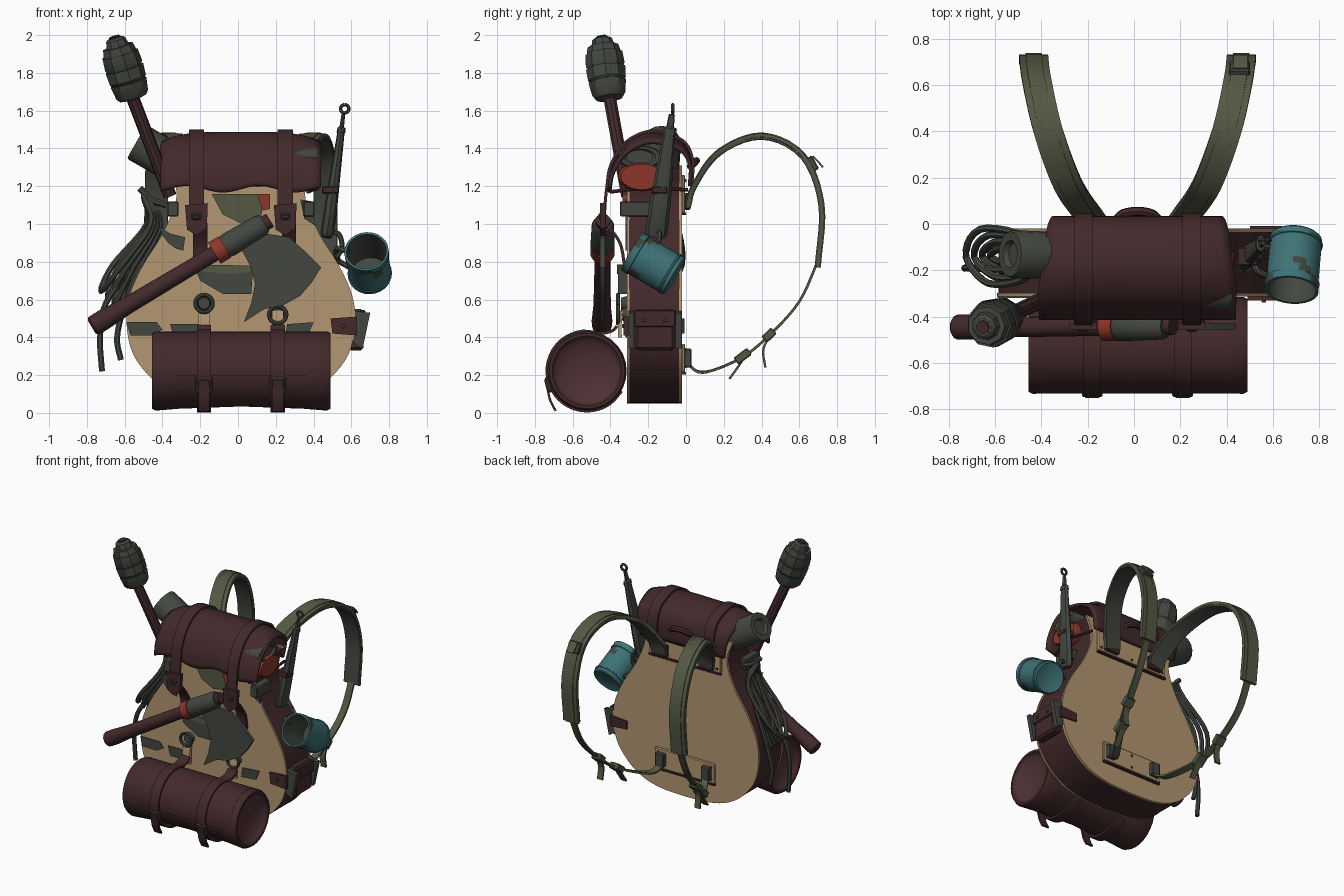
import bpy, bmesh, math
from mathutils import Vector, Matrix

cube = bpy.data.objects.get("Cube")
if cube:
    bpy.data.objects.remove(cube)

CX = 0.015  # centre line of the pack


def material(name, rgb):
    col = [((c / 255 + 0.055) / 1.055) ** 2.4 for c in rgb] + [1]
    m = bpy.data.materials.new(name)
    m.use_nodes = True
    m.diffuse_color = col
    m.node_tree.nodes["Principled BSDF"].inputs["Base Color"].default_value = col
    return m


LEATHER = material("dark maroon leather", (66, 41, 43))
LINING = material("worn maroon", (78, 49, 52))
TAN = material("tan wood", (180, 150, 113))
GREY = material("grey green", (67, 71, 64))
OLIVE = material("olive webbing", (83, 88, 67))
TEAL = material("teal enamel", (62, 115, 118))
RED = material("rust red", (140, 54, 41))


def finish(name, bm, mats, angle=35):
    bmesh.ops.recalc_face_normals(bm, faces=bm.faces)
    me = bpy.data.meshes.new(name)
    bm.to_mesh(me)
    bm.free()
    for m in mats if isinstance(mats, list) else [mats]:
        me.materials.append(m)
    me.shade_smooth()
    me.set_sharp_from_angle(angle=math.radians(angle))
    ob = bpy.data.objects.new(name, me)
    bpy.context.collection.objects.link(ob)
    return ob


def spline(pts, steps):
    """Catmull-Rom curve through the points."""
    p = [Vector(q) for q in pts]
    p = [2 * p[0] - p[1]] + p + [2 * p[-1] - p[-2]]
    out = []
    for i in range(1, len(p) - 2):
        a, b, c, d = p[i - 1:i + 3]
        for k in range(steps):
            t = k / steps
            out.append(0.5 * (2 * b + (c - a) * t + (2 * a - 5 * b + 4 * c - d) * t * t
                              + (3 * b - a - 3 * c + d) * t ** 3))
    return out + [p[-2]]


def skin(bm, rings, mat_ids=None):
    n = len(rings[0])
    vs = [[bm.verts.new(c) for c in r] for r in rings]
    for i in range(len(vs) - 1):
        for j in range(n):
            k = (j + 1) % n
            f = bm.faces.new((vs[i][j], vs[i][k], vs[i + 1][k], vs[i + 1][j]))
            f.material_index = mat_ids[i] if mat_ids else 0
    for end, idx in ((vs[0], 0), (vs[-1], -1)):
        bm.faces.new(end).material_index = mat_ids[idx] if mat_ids else 0


def sweep(name, pts, section, mat, side=(1, 0, 0), steps=5):
    path = spline(pts, steps)
    rings = []
    for i, p in enumerate(path):
        t = (path[min(i + 1, len(path) - 1)] - path[max(i - 1, 0)]).normalized()
        s = Vector(side)
        s = (s - t * s.dot(t)).normalized()
        n = t.cross(s)
        rings.append([p + s * a + n * b for a, b in section])
    bm = bmesh.new()
    skin(bm, rings)
    return finish(name, bm, mat)


def ribbon(name, pts, width, thick, mat, steps=5):
    w, h = width / 2, thick / 2
    return sweep(name, pts, [(-w, -h), (w, -h), (w, h), (-w, h)], mat, steps=steps)


def rope(name, pts, r, mat, side=(0, 1, 0.1), n=7):
    ring = [(r * math.cos(k * math.tau / n), r * math.sin(k * math.tau / n)) for k in range(n)]
    return sweep(name, pts, ring, mat, side)


def bar(name, a, b, profile, mats, n=20, side=(1, 0, 0), flat=1, ids=None):
    """Turned shape from a to b; profile holds (position 0-1, radius)."""
    a, b = Vector(a), Vector(b)
    t = (b - a).normalized()
    u = Vector(side)
    u = (u - t * u.dot(t)).normalized()
    v = t.cross(u)
    rings = [[a.lerp(b, p) + (u * math.cos(k * math.tau / n) * flat + v * math.sin(k * math.tau / n)) * r
              for k in range(n)] for p, r in profile]
    bm = bmesh.new()
    skin(bm, rings, ids)
    return finish(name, bm, mats)


def plate(name, outline, y0, y1, mat):
    bm = bmesh.new()
    skin(bm, [[(p[0], y, p[1]) for p in outline] for y in (y0, y1)])
    return finish(name, bm, mat)


def box(name, loc, size, mat, rx=0, bevel=0.006):
    bm = bmesh.new()
    bmesh.ops.create_cube(bm, size=1, matrix=Matrix.Diagonal((*size, 1)))
    bmesh.ops.bevel(bm, geom=bm.edges[:], offset=bevel, segments=1, affect='EDGES')
    bm.transform(Matrix.Translation(loc) @ Matrix.Rotation(rx, 4, 'X'))
    return finish(name, bm, mat)


def ring(name, loc, radius, r, mat):
    pts = [(loc[0] + radius * math.sin(k * math.tau / 12), loc[1],
            loc[2] + radius * math.cos(k * math.tau / 12)) for k in range(13)]
    return rope(name, pts, r, mat, (0, 1, 0))


# Pear-shaped body: leather wall between two wooden faces
half = spline([(0, .05, 0), (.2, .06, 0), (.35, .1, 0), (.47, .18, 0), (.57, .31, 0), (.605, .47, 0), (.59, .62, 0),
               (.52, .78, 0), (.42, .94, 0), (.35, 1.1, 0), (.345, 1.2, 0), (.39, 1.31, 0)], 4)


def body_outline(grow):
    right = [(CX + p.x * grow, .05 + (p.y - .05) * grow) for p in half]
    return right + [(2 * CX - x, z) for x, z in reversed(right[1:])]


plate("body_wall", body_outline(0.99), -.3, -.035, LEATHER)
plate("body_front", body_outline(1), -.312, -.298, TAN)
plate("body_back", body_outline(1), -.036, -.02, TAN)

# Top flap draped over the opening
flap_path = [(0, .02, 1.2), (0, .022, 1.33), (0, -.03, 1.43), (0, -.18, 1.478),
             (0, -.31, 1.42), (0, -.385, 1.3), (0, -.405, 1.185)]
bm = bmesh.new()
rows = []
curve = spline(flap_path, 4)
for i, p in enumerate(curve):
    u = i / (len(curve) - 1)
    row = []
    for j in range(21):
        v = j / 10 - 1
        droop = .045 * abs(v) ** 4 * math.sin(math.pi * u)
        wave = .018 * math.sin(v * 7) * u ** 6
        row.append(bm.verts.new((CX + v * (.35 + .075 * min(1, u * 1.6)), p.y, p.z - droop + wave)))
    rows.append(row)
for i in range(len(rows) - 1):
    for j in range(20):
        bm.faces.new((rows[i][j], rows[i][j + 1], rows[i + 1][j + 1], rows[i + 1][j]))
flap = finish("top_flap", bm, LEATHER)
solid = flap.modifiers.new("thickness", 'SOLIDIFY')
solid.thickness, solid.offset = .02, 0

# Flap straps with buckled tabs
for x, tag in ((-.22, "right"), (.25, "left")):
    over = [(x, p[1] + (p[1] + .18) * .06, p[2] + .014) for p in flap_path]
    ribbon("flap_strap_" + tag, over + [(x, -.43, 1.08), (x, -.43, .97)], .08, .016, LEATHER)
    plate("flap_tab_" + tag, [(x - .06, 1.1), (x + .06, 1.11), (x + .055, .98), (x, .94), (x - .05, .97)],
          -.455, -.425, LEATHER)
    box("flap_buckle_" + tag, (x, -.456, 1.04), (.05, .012, .035), GREY, bevel=.004)
    box("flap_prong_" + tag, (x, -.46, 1.04), (.035, .012, .022), LEATHER, bevel=.004)
    ribbon("under_strap_" + tag, [(x + .02, -.42, 1.0), (x + .02, -.35, .9), (x + .02, -.325, .78)],
           .075, .016, LEATHER)

# Packed contents under the flap
bar("packed_red_cloth", (-.33, -.235, 1.25), (.43, -.235, 1.25),
    [(0, .05), (.03, .1), (.3, .115), (.7, .115), (.96, .125), (1, .11)], RED, side=(0, 0, 1), flat=.62)
bar("packed_blanket", (-.33, -.235, 1.355), (.425, -.245, 1.355),
    [(0, .08), (.02, .105), (.98, .118), (1, .11), (1, .085), (.98, .07)], GREY, side=(0, 0, 1), flat=.52)
bar("rolled_mat", (-.535, -.13, 1.435), (-.2, -.14, 1.24),
    [(.06, .03), (.06, .05), (0, .06), (0, .098), (.03, .104), (1, .1)], GREY, n=16)
rope("closing_cord", [(.37, -.4, 1.17), (.41, -.2, 1.19), (.38, .01, 1.18)], .01, LEATHER, (0, 0, 1))

# Carry handle on the back
rope("carry_handle", [(CX - .09, .02, 1.3), (CX - .06, .045, 1.325), (CX, .055, 1.335), (CX + .06, .045, 1.325),
                      (CX + .09, .02, 1.3)], .02, LEATHER, (0, 0, 1))

# Cloth patches on the front
patches = [(OLIVE, [(-.14, 1.16), (.14, 1.16), (.12, 1.02), (.02, 1.0), (-.08, 1.05)]),
           (GREY, [(-.42, .99), (-.36, .95), (-.28, .93), (-.29, .86), (-.33, .87), (-.37, .9), (-.4, .94)]),
           (GREY, [(-.59, .48), (-.43, .48), (-.4, .44), (-.45, .41), (-.57, .41)]),
           (GREY, [(-.36, .47), (-.2, .47), (-.18, .4), (-.34, .4)]),
           (GREY, [(.26, .47), (.4, .48), (.37, .41), (.25, .4)]),
           (GREY, [(.33, 1.13), (.39, 1.12), (.41, .99), (.35, 1.03)])]
for i, (m, outline) in enumerate(patches):
    plate("cloth_patch_%d" % (i + 1), outline, -.32, -.31, m)
plate("front_pocket", [(-.23, .77), (-.05, .76), (.08, .77), (.07, .63), (-.08, .63), (-.2, .7)], -.36, -.31, GREY)
plate("pocket_hem", [(-.225, .785), (.07, .78), (.06, .745), (-.05, .735), (-.2, .75)], -.366, -.315, OLIVE)
plate("red_tag", [(.1, 1.16), (.17, 1.16), (.17, 1.08), (.13, 1.07)], -.335, -.31, RED)
for s in (-1, 1):
    box("side_band", (CX + s * .36, -.265, 1.08), (.06, .17, .08), GREY)

# Bedroll with overlapping sheet and straps
RY, RZ = -.524, .222
bar("bedroll", (-.455, RY, RZ), (.49, RY, RZ),
    [(.06, .04), (.05, .1), (.03, .15), (.015, .172), (0, .185), (0, .2), (.02, .21), (.15, .2), (.5, .188),
     (.85, .2), (.98, .21), (1, .2), (1, .185), (.985, .172), (.97, .15), (.95, .1), (.94, .04)],
    [LEATHER, LINING], n=28, side=(0, 0, 1), ids=[1] * 3 + [0] * 10 + [1] * 3)


def around(x, r, a0, a1, n=10):
    angles = [math.radians(a0 + (a1 - a0) * k / n) for k in range(n + 1)]
    return [(x, RY + r * math.cos(a), RZ + r * math.sin(a)) for a in angles]


ribbon("bedroll_sheet", around(.02, .2, 40, 187), .84, .016, LEATHER, 3)
for x, tag in ((-.18, "right"), (.21, "left")):
    ribbon("bedroll_strap_" + tag, [(x, -.365, .46), (x, -.39, .435)] + around(x, .212, 70, 330), .075, .016, LEATHER, 3)
    ribbon("bedroll_hanger_" + tag, [(x, -.35, .4), (x, -.35, .48), (x, -.34, .54)], .06, .02, TAN)
    z = .58 if x < 0 else .52
    ring("hanger_ring_" + tag, (x, -.36, z), .046, .011, GREY)
    bar("hanger_disc_" + tag, (x, -.345, z), (x, -.31, z), [(0, .03), (1, .04)], GREY, 14)
    box("bedroll_buckle_" + tag, (x, -.728, .15), (.09, .02, .085), GREY, rx=.25)
    box("bedroll_buckle_tab_" + tag, (x, -.735, .15), (.068, .02, .062), LEATHER, rx=.25)
    ribbon("bedroll_strap_tail_" + tag, [(x, -.735, .14), (x, -.72, .07), (x, -.69, .01)], .06, .012, LEATHER)

# Torch
bar("torch_handle", (-.36, -.31, 1.15), (-.57, -.41, 1.7), [(0, .035), (.96, .035), (.96, .045), (1, .045)], LEATHER, 10)
bar("torch_head", (-.555, -.405, 1.66), (-.652, -.445, 1.985),
    [(0, .04), (.02, .074), (.08, .09), (.28, .101), (.28, .09), (.32, .102), (.5, .106), (.5, .096), (.55, .105),
     (.74, .1), (.74, .092), (.86, .084), (.86, .062), (.97, .054), (1, .04)], GREY, 9)
bar("torch_tip", (-.648, -.443, 1.97), (-.655, -.447, 1.993), [(0, .03), (1, .03)], LEATHER, 8)

# Axe slung across the front
bar("axe_handle", (-.775, -.445, .455), (.17, -.44, 1.02),
    [(0, .04), (.01, .053), (.06, .055), (.2, .046), (.6, .042), (1, .04)], LEATHER, 12)
bar("axe_band", (-.125, -.442, .845), (-.07, -.442, .878), [(0, .055), (0, .065), (1, .065), (1, .055)], RED, 14)
bar("axe_socket", (-.07, -.442, .878), (.14, -.44, 1.003), [(0, .06), (.1, .065), (.9, .06), (1, .05)], GREY, 14)
plate("axe_blade", [(.02, .86), (.14, .95), (.27, .93), (.35, .86), (.44, .77), (.39, .69), (.33, .62), (.24, .57),
                    (.14, .55), (.03, .48), (.07, .58), (.09, .68), (.07, .77)], -.455, -.43, GREY)

# Machete in its sheath
bar("machete", (.47, -.16, .93), (.558, -.075, 1.58),
    [(0, .045), (.03, .06), (.3, .055), (.85, .032), (.85, .038), (.89, .036), (.9, .02), (1, .016)],
    GREY, 8, flat=.6)
ring("machete_ring", (.565, -.07, 1.61), .022, .009, GREY)
box("machete_tie", (.49, -.14, 1.18), (.09, .08, .04), LEATHER)

# Enamel mug with chipped paint and its handle
mug = bar("mug", (.7, -.058, .722), (.68, -.285, .855),
          [(.02, .095), (0, .105), (.03, .113), (.1, .113), (.11, .118), (.14, .118), (.15, .113), (.3, .113),
           (.45, .113), (.6, .113), (.72, .113), (.84, .113), (.85, .118), (.88, .118), (.97, .115), (1, .118),
           (1, .106), (.1, .1)], [TEAL, GREY], 24, ids=[0] * 16 + [1])
for f in mug.data.polygons:
    seg, k = divmod(f.index, 24)
    if 9 <= seg <= 14 and math.sin(k * .8 + seg * .5) > .7:
        f.material_index = 1
rope("mug_handle", [(.59, -.1, .77), (.53, -.11, .81), (.525, -.19, .87), (.585, -.23, .85)], .015, GREY, (1, 0, 0))
rope("mug_hook", [(.46, -.15, .95), (.53, -.14, .95), (.55, -.15, .88), (.52, -.16, .82)], .014, GREY)

# Leather side pouch
box("side_pouch", (.625, -.165, .44), (.08, .21, .22), LEATHER, bevel=.015)
box("pouch_flap", (.66, -.165, .5), (.03, .22, .09), LEATHER)
plate("pouch_front_strap", [(.49, .5), (.63, .51), (.63, .41), (.5, .42)], -.33, -.305, LEATHER)
plate("pouch_back_strap", [(.5, .49), (.64, .5), (.64, .42), (.5, .43)], -.025, -.008, LEATHER)
for y in (-.29, -.04):
    plate("pouch_gusset", [(.61, .54), (.7, .53), (.66, .34), (.61, .37)], y - .015, y + .015, GREY)
for y in (-.22, -.11):
    box("pouch_stud", (.678, y, .49), (.012, .02, .02), GREY, bevel=.003)
box("pouch_stud", (.56, -.333, .46), (.02, .012, .02), GREY, bevel=.003)

# Coiled rope on the right side
for i in range(4):
    s, d = .03 + .02 * i, .035 * i
    rope("rope_coil_%d" % (i + 1), [
        (-.5, -.14, 1.15), (-.41 - d / 2, -.14 - s, 1.0), (-.52 - d, -.14 - 1.3 * s, .77), (-.62 - d, -.14, .54 + d),
        (-.56 - d, -.14 + 1.3 * s, .78), (-.43 - d / 2, -.14 + s, 1.0), (-.5, -.14, 1.15)], .016, GREY)
rope("rope_end_long", [(-.44, -.2, 1.05), (-.55, -.2, .8), (-.7, -.19, .58), (-.73, -.19, .4), (-.72, -.19, .22)], .016, GREY)
rope("rope_end_short", [(-.45, -.08, 1.05), (-.53, -.09, .8), (-.6, -.1, .58), (-.64, -.11, .4), (-.62, -.11, .28)], .016, GREY)
rope("rope_peg", [(-.38, -.14, 1.1), (-.46, -.14, 1.13), (-.52, -.14, 1.19)], .018, GREY)

# Back plates with dark trims and screws
for tag, z, w, h in (("upper", 1.16, .6, .2), ("lower", .29, .5, .15)):
    box(tag + "_back_plate", (CX, -.014, z), (w, .02, h), TAN)
    box(tag + "_plate_trim", (CX, -.012, z - h / 2 - .006), (w, .024, .013), LEATHER, bevel=.002)
    for sx in (-1, 0, 1):
        for sz in (-1, 1):
            box("screw", (CX + sx * (w / 2 - .03), -.002, z + sz * (h / 2 - .03)), (.016, .008, .016), GREY, bevel=.002)

# Shoulder straps: padded and lined upper part, webbing below
pad = [(.19, .01, 1.1), (.215, .04, 1.2), (.3, .17, 1.38), (.385, .4, 1.47), (.435, .62, 1.365),
       (.448, .72, 1.1), (.448, .7, .77)]
inner = [(x, .35 + (y - .35) * .965, 1 + (z - 1) * .965) for x, y, z in pad]
web = [(.448, .705, .82), (.44, .6, .59), (.405, .44, .41), (.345, .29, .29), (.23, .1, .215), (.19, .02, .25), (.19, .015, .3)]
for s, tag in ((-1, "right"), (1, "left")):
    def at(pts):
        return [(CX + s * x, y, z) for x, y, z in pts]
    ribbon("shoulder_pad_" + tag, at(pad), .125, .018, OLIVE)
    ribbon("shoulder_pad_centre_" + tag, at(pad), .07, .028, OLIVE)
    ribbon("shoulder_pad_lining_" + tag, at(inner), .122, .012, GREY)
    ribbon("shoulder_webbing_" + tag, at(web), .05, .014, OLIVE)
    box("upper_bracket_" + tag, (CX + s * .19, .008, 1.12), (.12, .03, .09), LEATHER)
    box("lower_bracket_" + tag, (CX + s * .19, .01, .29), (.07, .04, .1), GREY)
    box("webbing_slider_" + tag, (CX + s * .35, .3, .3), (.075, .09, .045), OLIVE, rx=.65)
    box("webbing_buckle_" + tag, (CX + s * .405, .44, .412), (.075, .07, .045), OLIVE, rx=.75)
    ribbon("webbing_tail_" + tag, at([(.345, .32, .31), (.34, .28, .25), (.34, .23, .18)]), .045, .012, OLIVE)
    ribbon("webbing_loop_" + tag, at([(.405, .46, .43), (.405, .41, .34), (.405, .42, .24)]), .045, .012, OLIVE)
box("pad_buckle", (CX + .44, .67, 1.32), (.09, .035, .08), GREY, rx=.5)
ribbon("pad_buckle_tail", [(CX + .445, .67, 1.36), (CX + .445, .7, 1.33), (CX + .445, .725, 1.3)], .06, .01, OLIVE)
